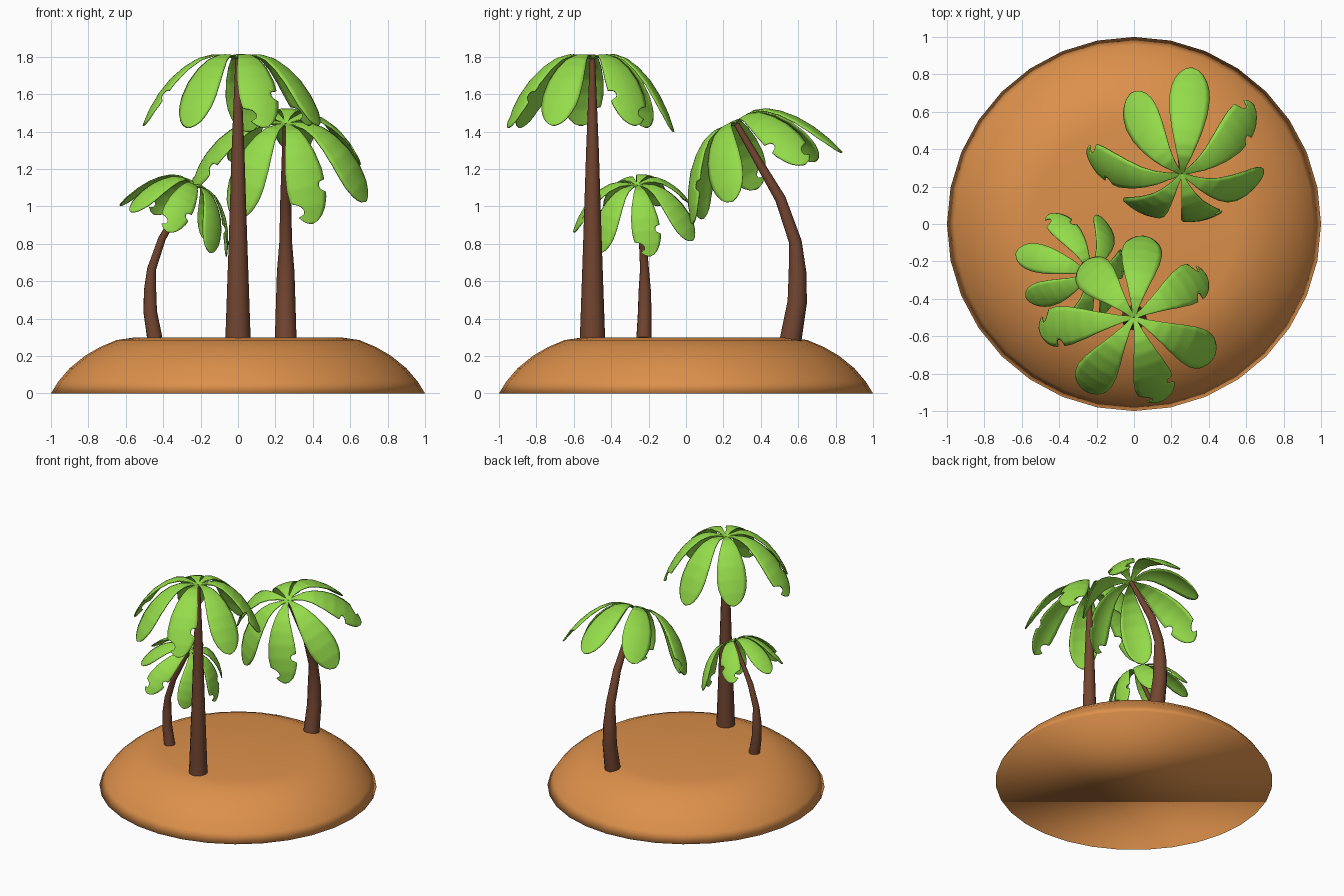
import bpy, bmesh
from math import sin, cos, pi, radians, sqrt, hypot
from mathutils import Matrix, Vector

if "Cube" in bpy.data.objects:
    bpy.data.objects.remove(bpy.data.objects["Cube"])


def material(name, rgb):
    m = bpy.data.materials.new(name)
    m.diffuse_color = (*rgb, 1)
    m.use_nodes = True
    m.node_tree.nodes["Principled BSDF"].inputs["Base Color"].default_value = m.diffuse_color
    return m


SAND = material("sand", (0.72, 0.28, 0.07))
BARK = material("bark", (0.17, 0.06, 0.03))
LEAF = material("leaf", (0.30, 0.72, 0.07))


def make(name, bm, mat, matrix=Matrix()):
    bmesh.ops.recalc_face_normals(bm, faces=bm.faces[:])
    for f in bm.faces:
        f.smooth = True
    me = bpy.data.meshes.new(name)
    bm.to_mesh(me)
    bm.free()
    me.materials.append(mat)
    ob = bpy.data.objects.new(name, me)
    bpy.context.collection.objects.link(ob)
    ob.matrix_world = matrix
    return ob


def loft(bm, rings):
    # skin closed rings of points and cap both ends
    vs = [[bm.verts.new(p) for p in r] for r in rings]
    n = len(vs[0])
    for a, b in zip(vs, vs[1:]):
        for i in range(n):
            j = (i + 1) % n
            bm.faces.new((a[i], a[j], b[j], b[i]))
    bm.faces.new(vs[0])
    bm.faces.new(vs[-1])


def lerp(table, s):
    for a, b in zip(table, table[1:]):
        if s <= b[0]:
            t = (s - a[0]) / (b[0] - a[0])
            return [p + (q - p) * t for p, q in zip(a[1:], b[1:])]
    return list(table[-1][1:])


# island: low dome with a flat top
bm = bmesh.new()
DOME = [(1, 0), (.96, .065), (.90, .135), (.82, .2), (.74, .247), (.65, .285), (.55, .3)]
loft(bm, [[(r * cos(i * pi / 16), r * sin(i * pi / 16), z) for i in range(32)]
          for r, z in DOME])
make("island", bm, SAND)


def trunk(name, path, matrix):
    # path points: y, z, radius
    bm = bmesh.new()
    rings = []
    for k, (y, z, r) in enumerate(path):
        p, q = path[max(k - 1, 0)], path[min(k + 1, len(path) - 1)]
        d = Vector((0, q[0] - p[0], q[1] - p[1])).normalized()
        side = Vector((0, d.z, -d.y))
        c = Vector((0, y, z))
        rings.append([c + r * (cos(i * pi / 6) * Vector((1, 0, 0)) + sin(i * pi / 6) * side)
                      for i in range(12)])
    loft(bm, rings)
    ob = make(name, bm, BARK, matrix)
    bpy.context.view_layer.objects.active = ob
    ob.select_set(True)
    bpy.ops.object.shade_smooth_by_angle(angle=radians(40))
    ob.select_set(False)


# frond midrib (distance out, height) and half width along its length
RIB_PTS = [(0, 0), (.06, .015), (.13, .02), (.2, 0), (.27, -.045),
           (.34, -.11), (.40, -.19), (.45, -.28), (.485, -.37)]
RIB, length = [(0, 0, 0)], 0
for a, b in zip(RIB_PTS, RIB_PTS[1:]):
    length += hypot(b[0] - a[0], b[1] - a[1])
    RIB.append((length, *b))
RIB = [(s / length, r, z) for s, r, z in RIB]
WIDTH = [(0, .008), (.1, .02), (.25, .05), (.4, .08), (.55, .101), (.7, .108),
         (.8, .101), (.88, .085), (.94, .063), (.98, .036), (1, .006)]
# angle, reach scale, droop scale, side of the torn edge (0 = whole)
FRONDS = [(83, .9, 1.06, 0), (133, .82, 1.0, 0), (187, 1.05, .97, 1), (236, .97, 1, 0),
          (287, .97, 1, 1), (334, .98, .97, 0), (31, .92, .97, -1)]


def half_width(s, side, torn):
    w = lerp(WIDTH, s)[0]
    if torn:
        s0, b, depth = (.7, .05, .04) if side == torn else (.88, .055, .05)
        t = (s - s0) / b
        if abs(t) < 1:
            w = max(.01, w - depth * sqrt(1 - t * t))
    return w


def crown(name, matrix):
    bm = bmesh.new()
    rows, half = 48, 4
    for ang, reach, droop, torn in FRONDS:
        turn = Matrix.Rotation(radians(ang), 4, 'Z')
        grid = []
        for k in range(rows + 1):
            s = k / rows
            r, z = lerp(RIB, s)
            row = []
            for j in range(-half, half + 1):
                y = j / half * half_width(s, 1 if j > 0 else -1, torn)
                # edges curl down and inward from the midrib
                curl = 2.4 * y * y
                p = Vector((r * reach - curl * .6 * s, y, z * droop - curl * (1 - .5 * s)))
                row.append(bm.verts.new(turn @ p))
            grid.append(row)
        for a, b in zip(grid, grid[1:]):
            for j in range(2 * half):
                bm.faces.new((a[j], b[j], b[j + 1], a[j + 1]))
    ob = make(name, bm, LEAF, matrix)
    mod = ob.modifiers.new("thickness", 'SOLIDIFY')
    mod.thickness = .008
    mod.offset = 0


STRAIGHT = [(0, -.02, .068), (0, .5, .05), (0, 1, .034), (0, 1.49, .014)]
BENT = [(0, 0, .058), (.035, .2, .052), (.036, .36, .047), (.025, .52, .034),
        (-.055, .75, .029), (-.29, 1.15, .015)]


def palm(name, path, lean, base, turn, scale):
    m = (Matrix.Translation(base) @ Matrix.Rotation(radians(turn), 4, 'Z')
         @ Matrix.Scale(scale, 4))
    trunk(name + "_trunk", path, m)
    y, z, _ = path[-1]
    crown(name + "_fronds", m @ Matrix.Translation((0, y, z))
          @ Matrix.Rotation(radians(lean), 4, 'X'))


# three palms
palm("tall_palm", STRAIGHT, 0, (0, -.5, .3), 0, 1)
palm("leaning_palm", BENT, 27, (.255, .56, .29), 0, 1)
palm("small_palm", BENT, 27, (-.445, -.225, .295), 80, .71)
